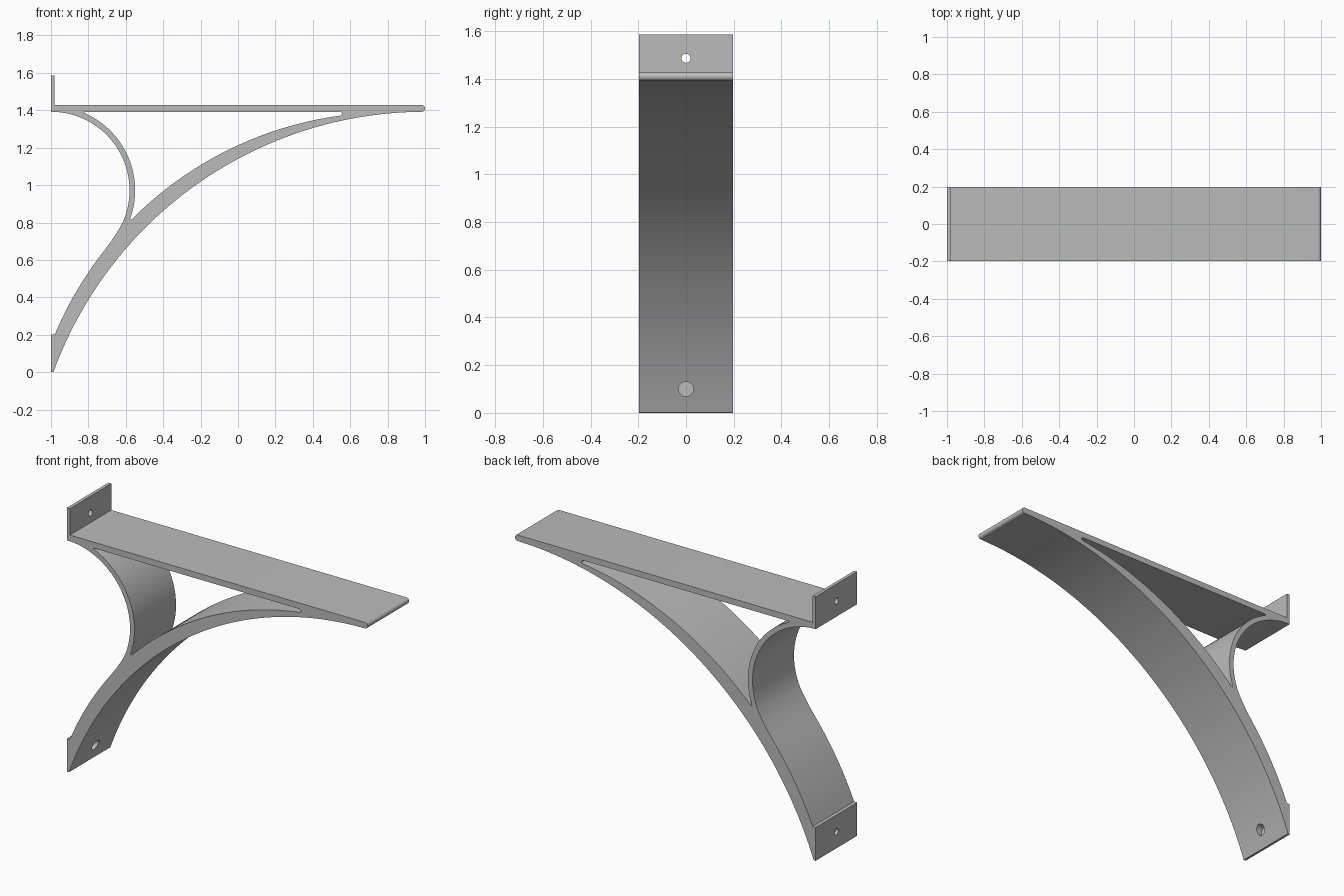
import bpy
from math import sin, cos, radians, pi

if "Cube" in bpy.data.objects:
    bpy.data.objects.remove(bpy.data.objects["Cube"], do_unlink=True)

HALF_WIDTH = 0.197
SHELF_BOTTOM, SHELF_TOP = 1.392, 1.428


def arc(cx, cz, r, a0, a1, n):
    angles = [radians(a0 + (a1 - a0) * i / n) for i in range(n + 1)]
    return [(cx + r * cos(a), cz + r * sin(a)) for a in angles]


def blend(p, c, q, n):
    """Quadratic curve strictly between p and q."""
    ts = [i / n for i in range(1, n)]
    return [tuple((1 - t) ** 2 * p[k] + 2 * t * (1 - t) * c[k] + t * t * q[k]
                  for k in (0, 1)) for t in ts]


def upper_arc(a0, a1, n):
    return arc(0.8055, -0.5463, 1.935, a0, a1, n)


def add_spline(curve, points):
    spline = curve.splines.new('POLY')
    spline.points.add(len(points) - 1)
    for sp, (x, z) in zip(spline.points, points):
        sp.co = (x, z, 0, 1)
    spline.use_cyclic_u = True


def bore(name, z, r, x0, x1):
    """Hidden cutter along x."""
    bpy.ops.mesh.primitive_cylinder_add(
        vertices=32, radius=r, depth=x1 - x0,
        location=((x0 + x1) / 2, 0, z), rotation=(0, pi / 2, 0))
    ob = bpy.context.object
    ob.name = name
    ob.hide_render = True
    return ob


# Colour
grey = bpy.data.materials.new("plain grey")
grey.use_nodes = True
colour = (0.5, 0.5, 0.5, 1)
grey.diffuse_color = colour
grey.node_tree.nodes["Principled BSDF"].inputs["Base Color"].default_value = colour

# Outer outline: foot, long arc, shelf nose, wall tab, small arc, foot
small = arc(-1, 0.972, 0.42, 90, -20, 32)
long_back = upper_arc(142, 157.3, 12)
nose_r = (SHELF_TOP - SHELF_BOTTOM) / 2
outer = [(-1, 0)]
outer += arc(1, -0.722, 2.114, 160, 90.6, 56)
outer += arc(1 - nose_r, SHELF_BOTTOM + nose_r, nose_r, -80, 90, 10)
outer += [(-0.98, SHELF_TOP), (-0.98, 1.587), (-1, 1.587)]
outer += small + blend(small[-1], (-0.629, 0.761), long_back[0], 8)
outer += long_back + [(-1, 0.2)]

# Opening between shelf, small arc and long arc
opening = arc(-1, 0.972, 0.45, 66.5, -20.1, 28)
opening += upper_arc(135.2, 97.6, 32)
opening += [(0.558, 1.379), (0.555, 1.387), (0.545, SHELF_BOTTOM),
            (-0.812, SHELF_BOTTOM), (-0.822, 1.389)]

# Extrude the profile across the width
curve = bpy.data.curves.new("bracket_profile", 'CURVE')
curve.dimensions = '2D'
curve.fill_mode = 'BOTH'
curve.extrude = HALF_WIDTH
add_spline(curve, outer)
add_spline(curve, opening)
bracket = bpy.data.objects.new("shelf_bracket", curve)
bpy.context.collection.objects.link(bracket)
bracket.rotation_euler = (pi / 2, 0, 0)

bpy.ops.object.select_all(action='DESELECT')
bracket.select_set(True)
bpy.context.view_layer.objects.active = bracket
bpy.ops.object.convert(target='MESH')
bpy.ops.object.transform_apply(location=False, rotation=True, scale=False)
bpy.ops.object.mode_set(mode='EDIT')
bpy.ops.mesh.select_all(action='SELECT')
bpy.ops.mesh.remove_doubles(threshold=0.0005)
bpy.ops.mesh.normals_make_consistent(inside=False)
bpy.ops.object.mode_set(mode='OBJECT')
bracket = bpy.context.object
bracket.data.materials.clear()
bracket.data.materials.append(grey)

# Screw holes: tab hole, foot hole and its wider screw-head recess
cutters = [bore("tab_hole_cutter", 1.487, 0.019, -1.1, -0.9),
           bore("foot_hole_cutter", 0.1, 0.019, -1.1, -0.85),
           bore("screw_head_cutter", 0.1, 0.031, -0.98, -0.85)]
for cutter in cutters:
    mod = bracket.modifiers.new(cutter.name, 'BOOLEAN')
    mod.operation = 'DIFFERENCE'
    mod.solver = 'EXACT'
    mod.object = cutter

# Apply the cuts, then remove the cutters
bpy.ops.object.select_all(action='DESELECT')
bracket.select_set(True)
bpy.context.view_layer.objects.active = bracket
for cutter in cutters:
    bpy.ops.object.modifier_apply(modifier=cutter.name)
    bpy.data.objects.remove(cutter, do_unlink=True)
bpy.ops.object.shade_smooth_by_angle(angle=radians(25))
